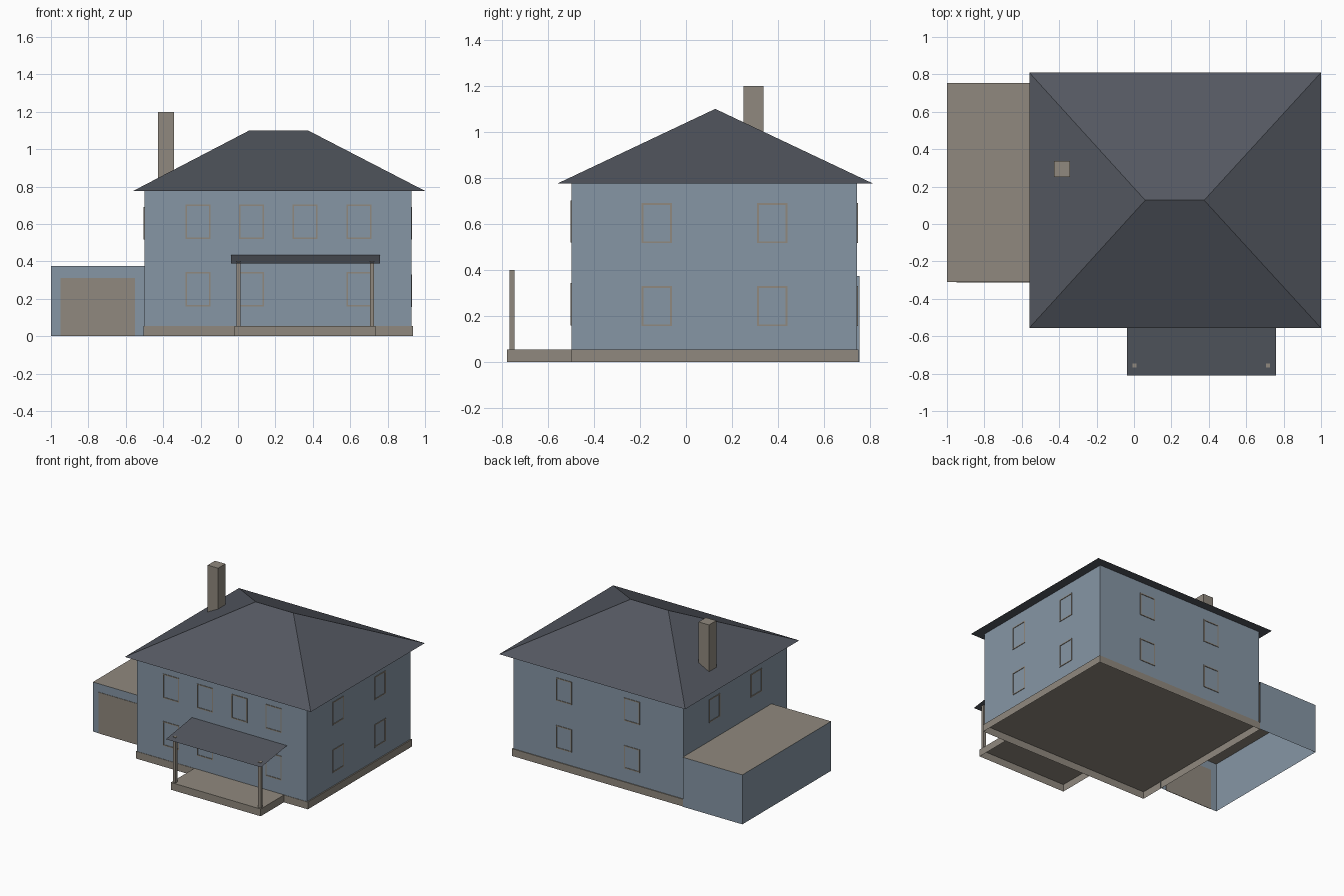
import bpy, bmesh, math
from mathutils import Matrix, Vector

if "Cube" in bpy.data.objects:
    bpy.data.objects.remove(bpy.data.objects["Cube"])


def material(name, rgb):
    m = bpy.data.materials.new(name)
    m.diffuse_color = (*rgb, 1)
    m.use_nodes = True
    m.node_tree.nodes["Principled BSDF"].inputs["Base Color"].default_value = m.diffuse_color
    return m


BLUE = material("blue_wall", (0.24, 0.305, 0.375))
STONE = material("warm_stone", (0.28, 0.25, 0.21))
SLATE = material("dark_slate", (0.088, 0.097, 0.118))


def finish(name, bm, *mats):
    mesh = bpy.data.meshes.new(name)
    bm.to_mesh(mesh)
    bm.free()
    for m in mats:
        mesh.materials.append(m)
    ob = bpy.data.objects.new(name, mesh)
    bpy.context.collection.objects.link(ob)
    return ob


def box_bm(x0, x1, y0, y1, z0, z1, drop=()):
    """Box between limits, leaving out faces whose normal is listed in drop."""
    bm = bmesh.new()
    size = Matrix.Diagonal((x1 - x0, y1 - y0, z1 - z0, 1))
    mid = Matrix.Translation(((x0 + x1) / 2, (y0 + y1) / 2, (z0 + z1) / 2))
    bmesh.ops.create_cube(bm, size=1, matrix=mid @ size)
    bm.normal_update()
    gone = [f for f in bm.faces if any(f.normal.dot(Vector(d)) > 0.9 for d in drop)]
    bmesh.ops.delete(bm, geom=gone, context='FACES')
    return bm


def box(name, mat, *limits, drop=()):
    return finish(name, box_bm(*limits, drop=drop), mat)


DOWN, UP, RIGHT = (0, 0, -1), (0, 0, 1), (1, 0, 0)
X0, X1, Y0, Y1 = -0.50, 0.927, -0.497, 0.743   # house walls

# House walls and open-bottomed foundation and porch slabs
box("house_walls", BLUE, X0, X1, Y0, Y1, 0.055, 0.777, drop=(DOWN, UP))
box("foundation", STONE, -0.505, 0.936, -0.50, 0.749, 0, 0.055, drop=(DOWN,))
box("porch_floor", STONE, -0.018, 0.735, -0.778, -0.50, 0, 0.055, drop=(DOWN,))

# Hipped roof: eaves rectangle pulled up to a short ridge
bm = bmesh.new()
eaves = [bm.verts.new(p) for p in ((-0.56, -0.556, 0.777), (1, -0.556, 0.777),
                                   (1, 0.81, 0.777), (-0.56, 0.81, 0.777))]
r0, r1 = bm.verts.new((0.06, 0.127, 1.10)), bm.verts.new((0.375, 0.127, 1.10))
a, b, c, d = eaves
for f in ((a, b, r1, r0), (b, c, r1), (c, d, r0, r1), (d, a, r0), (d, c, b, a)):
    bm.faces.new(f)
finish("hipped_roof", bm, SLATE)

# Chimney
box("chimney", STONE, -0.429, -0.342, 0.25, 0.337, 0.80, 1.20, drop=(DOWN,))

# Garage: open below and towards the house, with a stone-coloured flat roof
bm = box_bm(-1, X0, -0.31, 0.753, 0, 0.375, drop=(DOWN, RIGHT))
for f in bm.faces:
    f.material_index = 1 if f.normal.z > 0.5 else 0
finish("garage", bm, BLUE, STONE)
box("garage_door", STONE, -0.95, -0.55, -0.313, -0.309, 0, 0.312)

# Porch canopy: one thin sloping sheet
bm = bmesh.new()
bm.faces.new([bm.verts.new(p) for p in ((-0.038, -0.81, 0.39), (0.76, -0.81, 0.39),
                                        (0.76, Y0, 0.435), (-0.038, Y0, 0.435))])
finish("porch_canopy", bm, SLATE)

# Porch posts
for side, x in (("left", 0.003), ("right", 0.717)):
    box(f"porch_post_{side}", STONE, x - 0.011, x + 0.011, -0.766, -0.745, 0.055, 0.401)


def window(name, x, y, z, w, h, turn):
    """Thin rectangular frame lying on a wall; turn 0 faces the front."""
    bm = bmesh.new()
    bmesh.ops.create_grid(bm, x_segments=1, y_segments=1, size=0.5,
                          matrix=Matrix.Diagonal((w, h, 1, 1)))
    inner = bm.faces[:]
    bmesh.ops.inset_individual(bm, faces=inner, thickness=0.011)
    bmesh.ops.delete(bm, geom=inner, context='FACES_ONLY')
    ring = bmesh.ops.extrude_face_region(bm, geom=bm.faces[:])
    bmesh.ops.translate(bm, vec=(0, 0, 0.004),
                        verts=[v for v in ring["geom"] if isinstance(v, bmesh.types.BMVert)])
    bmesh.ops.recalc_face_normals(bm, faces=bm.faces[:])
    bm.transform(Matrix.Translation((x, y, z)) @ Matrix.Rotation(turn, 4, 'Z')
                 @ Matrix.Rotation(math.pi / 2, 4, 'X'))
    finish(name, bm, STONE)


# Front windows (the third bay is empty downstairs)
for i, x in enumerate((-0.213, 0.072, 0.359, 0.647)):
    window(f"front_window_upper_{i}", x, Y0, 0.611, 0.134, 0.184, 0)
    if i != 2:
        window(f"front_window_lower_{i}", x, Y0, 0.251, 0.134, 0.184, 0)

# Side and back windows (the garage covers the lower left ones)
for level, z in (("upper", 0.604), ("lower", 0.243)):
    for i, (y, x) in enumerate(((-0.127, -0.068), (0.375, 0.503))):
        window(f"right_window_{level}_{i}", X1, y, z, 0.132, 0.174, math.pi / 2)
        window(f"back_window_{level}_{i}", x, Y1, z, 0.132, 0.174, math.pi)
        if level == "upper":
            window(f"left_window_{level}_{i}", X0, y, z, 0.132, 0.174, -math.pi / 2)
